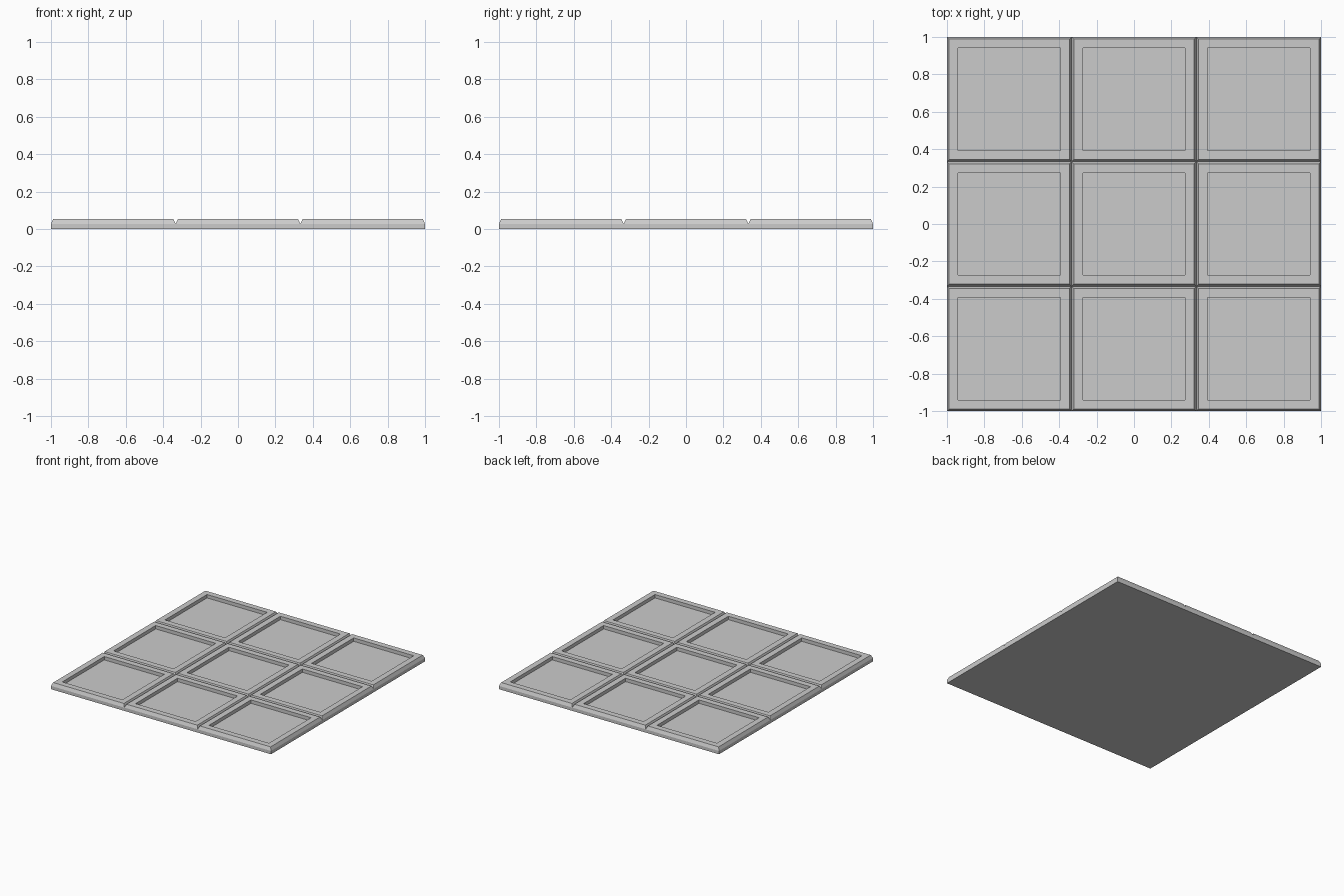
import bpy
import bmesh

if "Cube" in bpy.data.objects:
    bpy.data.objects.remove(bpy.data.objects["Cube"])

PITCH = 2 / 3
HEIGHT = 0.053
SHOULDER = 0.027
CHAMFER = 0.012
RECESS_HALF = 0.273
FLOOR = 0.025

stone = bpy.data.materials.new("stone grey")
stone.use_nodes = True
GREY = (0.6, 0.6, 0.6, 1)
stone.diffuse_color = GREY
stone.node_tree.nodes["Principled BSDF"].inputs["Base Color"].default_value = GREY


def square_ring(bm, half, z):
    return [bm.verts.new((x * half, y * half, z))
            for x, y in ((-1, -1), (1, -1), (1, 1), (-1, 1))]


def tile_mesh():
    """One chamfered paving tile with a sunken square panel."""
    bm = bmesh.new()
    half = PITCH / 2
    profile = [(half, 0), (half, SHOULDER), (half - CHAMFER, HEIGHT),
               (RECESS_HALF, HEIGHT), (RECESS_HALF, FLOOR)]
    rings = [square_ring(bm, h, z) for h, z in profile]
    for low, high in zip(rings, rings[1:]):
        for i in range(4):
            j = (i + 1) % 4
            bm.faces.new((low[i], low[j], high[j], high[i]))
    bm.faces.new(rings[-1])
    bm.faces.new(rings[0][::-1])
    mesh = bpy.data.meshes.new("paving_tile")
    bm.to_mesh(mesh)
    bm.free()
    mesh.materials.append(stone)
    return mesh


# Three by three grid of tiles sharing one mesh
mesh = tile_mesh()
for row, row_name in enumerate(("front", "middle", "back")):
    for col, col_name in enumerate(("right", "centre", "left")):
        tile = bpy.data.objects.new(f"{row_name}_{col_name}_tile", mesh)
        tile.location = ((col - 1) * PITCH, (row - 1) * PITCH, 0)
        bpy.context.collection.objects.link(tile)
